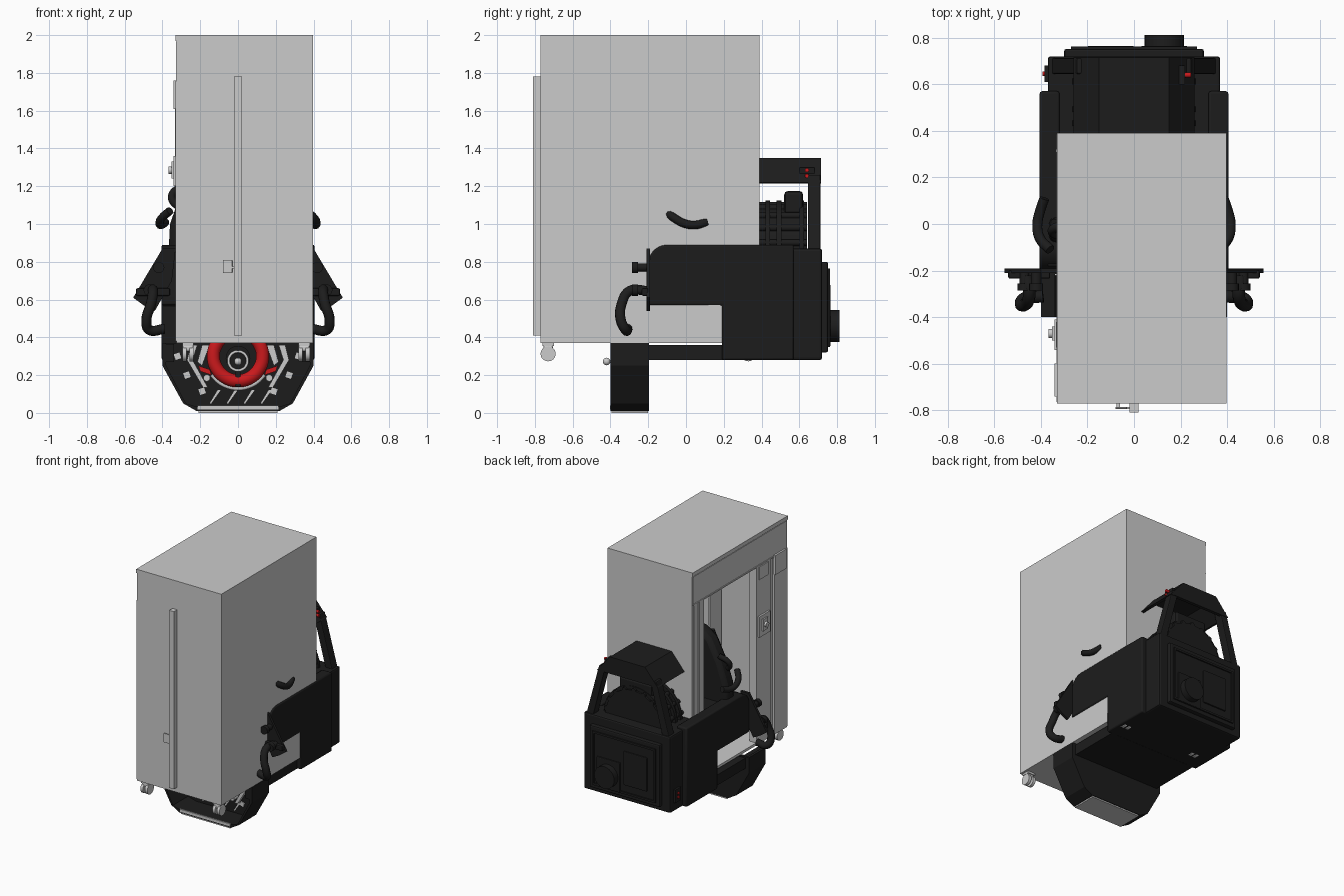
import bpy, bmesh, math
from mathutils import Vector

if "Cube" in bpy.data.objects:
    bpy.data.objects.remove(bpy.data.objects["Cube"])

def material(name, c):
    m = bpy.data.materials.new(name)
    m.diffuse_color = (*c, 1)
    m.use_nodes = True
    m.node_tree.nodes["Principled BSDF"].inputs["Base Color"].default_value = m.diffuse_color
    return m

BLACK = material("black", (0.012, 0.012, 0.012))
RED = material("red", (0.6, 0.01, 0.012))

def finish(name, bm, mat=None, bevel=0, smooth=False):
    bmesh.ops.recalc_face_normals(bm, faces=bm.faces)
    me = bpy.data.meshes.new(name)
    bm.to_mesh(me)
    bm.free()
    ob = bpy.data.objects.new(name, me)
    bpy.context.collection.objects.link(ob)
    if mat:
        me.materials.append(mat)
    if bevel:
        b = ob.modifiers.new("bevel", 'BEVEL')
        b.width, b.segments, b.limit_method = bevel, 2, 'ANGLE'
    if smooth:
        bpy.context.view_layer.objects.active = ob
        ob.select_set(True)
        bpy.ops.object.shade_smooth_by_angle(angle=math.radians(40))
        ob.select_set(False)
    return ob

def prism(name, pts, axis, a, b, mat=None, bevel=0, smooth=False):
    """Extrude a 2D outline along an axis: x -> (y,z), y -> (x,z), z -> (x,y)."""
    put = {'x': lambda p, t: (t, p[0], p[1]), 'y': lambda p, t: (p[0], t, p[1]),
           'z': lambda p, t: (p[0], p[1], t)}[axis]
    bm = bmesh.new()
    lo = [bm.verts.new(put(p, a)) for p in pts]
    hi = [bm.verts.new(put(p, b)) for p in pts]
    bm.faces.new(lo)
    bm.faces.new(hi)
    n = len(pts)
    for i in range(n):
        j = (i + 1) % n
        bm.faces.new((lo[i], lo[j], hi[j], hi[i]))
    return finish(name, bm, mat, bevel, smooth)

def box(name, x, y, z, mat=None, bevel=0):
    return prism(name, [(x[0], y[0]), (x[1], y[0]), (x[1], y[1]), (x[0], y[1])], 'z', *z, mat, bevel)

def arc(cx, cy, r, a0, a1, n=10):
    return [(cx + r * math.cos(math.radians(a0 + (a1 - a0) * i / n)),
             cy + r * math.sin(math.radians(a0 + (a1 - a0) * i / n))) for i in range(n + 1)]

def disc(name, c, axis, r, a, b, mat=None, n=24):
    return prism(name, arc(*c, r, 0, 360 * (n - 1) / n, n - 1), axis, a, b, mat, smooth=True)

def tube(name, pts, r, mat=None, cyclic=False, curved=True):
    cu = bpy.data.curves.new(name, 'CURVE')
    cu.dimensions, cu.bevel_depth, cu.bevel_resolution = '3D', r, 3
    cu.use_fill_caps, cu.resolution_u = True, 6
    s = cu.splines.new('BEZIER')
    s.bezier_points.add(len(pts) - 1)
    for p, co in zip(s.bezier_points, pts):
        p.co = co
        p.handle_left_type = p.handle_right_type = 'AUTO' if curved else 'VECTOR'
    s.use_cyclic_u = cyclic
    ob = bpy.data.objects.new(name, cu)
    bpy.context.collection.objects.link(ob)
    if mat:
        cu.materials.append(mat)
    return ob

# cabinet shell, open on the left side
box("cabinet_top", (-.33, .397), (-.77, .39), (1.97, 2))
box("cabinet_right_wall", (.375, .397), (-.77, .39), (.37, 1.97))
box("cabinet_front_wall", (-.325, .375), (-.77, -.745), (.37, 1.97))
box("cabinet_back_wall", (-.325, .375), (.365, .39), (.37, 1.97))
box("cabinet_floor", (-.325, .375), (-.745, .365), (.37, .39))
box("cabinet_header", (-.328, -.27), (-.765, .385), (1.75, 1.965))
box("header_trim", (-.333, -.328), (-.765, .385), (1.745, 1.755))
box("rear_post", (-.328, -.28), (.25, .37), (.38, 1.75))
box("rear_post_trim", (-.334, -.328), (.31, .32), (.4, 1.75))
box("inner_partition", (.2, .22), (-.72, -.58), (.39, 1.97))
box("front_post", (-.328, -.27), (-.57, -.39), (.38, 1.75))
box("post_gap_back", (-.31, -.29), (-.62, -.56), (.38, 1.75))
box("front_door_frame", (-.33, -.27), (-.765, -.61), (.38, 1.75))
box("upper_control_panel", (-.342, -.328), (-.74, -.6), (1.61, 1.76))
box("small_upper_panel", (-.335, -.327), (-.53, -.42), (1.64, 1.74))
box("latch_panel", (-.342, -.328), (-.54, -.41), (1.2, 1.36))
box("latch_socket", (-.352, -.342), (-.5, -.44), (1.24, 1.33))
disc("latch_knob", (-.47, 1.285), 'x', .02, -.368, -.35)

# front bar and latch
box("front_bar", (-.02, .02), (-.81, -.77), (.41, 1.78))
box("front_latch", (-.08, -.03), (-.795, -.785), (.74, .81), None, .004)
box("latch_stem", (-.075, -.06), (-.786, -.77), (.76, .79))
box("latch_arm", (-.035, -.02), (-.795, -.785), (.765, .775))

# castors
for x in (-.265, .35):
    for y in (-.73, .33):
        box("castor_mount", (x - .03, x + .03), (y - .03, y + .03), (.355, .37))
        box("castor_fork", (x - .03, x + .03), (y - .025, y + .025), (.325, .36), None, .01)
        for s in (-1, 1):
            disc("castor_wheel", (y, .313), 'x', .04, x + s * .008, x + s * .03)

# machine body and side skins with rounded front corner
box("machine_body", (-.37, .37), (.19, .72), (.28, .87), BLACK, .012)
box("machine_underside", (-.37, .37), (-.2, .2), (.28, .36), BLACK)
box("machine_deck", (-.37, .37), (-.18, .45), (.58, .86), BLACK)
skin = [(-.2, .57), (.19, .57), (.19, .28), (.57, .28), (.57, .89)] + arc(-.1, .79, .1, 90, 180)
for s in (-1, 1):
    prism("side_skin", skin, 'x', s * .32, s * .405, BLACK, .01, True)
    box("front_side_panel", sorted((s * .34, s * .4)), (-.4, -.2), (.27, .365), BLACK)

# rear plate, hatch and exhaust
prism("rear_plate", [(-.3, .32), (.3, .32), (.3, .8), (-.3, .8)], 'y', .71, .752, BLACK, .01)
for x0, x1, z0, z1 in ((-.27, -.255, .36, .76), (.255, .27, .36, .76), (-.27, .27, .75, .765), (-.27, .27, .35, .365)):
    box("rear_rib", (x0, x1), (.75, .762), (z0, z1), BLACK)
box("rear_hatch", (-.2, .0), (.75, .765), (.42, .68), BLACK, .006)
box("exhaust_base", (.03, .23), (.75, .765), (.35, .58), BLACK, .006)
disc("exhaust", (.13, .46), 'y', .085, .75, .812, BLACK)
tube("exhaust_rim", [(.13 + .065 * math.cos(a), .808, .46 + .065 * math.sin(a))
                     for a in (0, math.pi / 2, math.pi, 1.5 * math.pi)], .004, BLACK, True)
box("side_light_mount", (-.385, -.36), (.61, .68), (.35, .45), BLACK)
for z in (.385, .415):
    disc("side_light", (.645, z), 'x', .01, -.392, -.38, RED)

# ribbed engine
disc("engine_drum", (0, .86), 'y', .24, .3, .64, BLACK, 32)
for y in (.42, .48, .6):
    disc("engine_rib", (0, .86), 'y', .265, y, y + .025, BLACK, 32)
box("engine_head", (-.14, .14), (.52, .62), (1.05, 1.175), BLACK, .02)
for i in range(9):
    a = math.radians(10 + 20 * i)
    tube("engine_bolt", [(.24 * math.cos(a), y, .86 + .24 * math.sin(a)) for y in (.38, .64)], .018, BLACK, curved=False)

# canopy on splayed posts
prism("canopy", [(-.26, 1.22), (-.15, 1.35), (.15, 1.35), (.26, 1.22), (.24, 1.215), (.14, 1.32),
                 (-.14, 1.32), (-.24, 1.215)], 'y', .38, .715, BLACK)
prism("canopy_rear", [(-.26, 1.22), (-.15, 1.35), (.15, 1.35), (.26, 1.22)], 'y', .69, .715, BLACK)
for s in (-1, 1):
    prism("canopy_post", [(s * .37, .8), (s * .31, .8), (s * .19, 1.26), (s * .245, 1.26)], 'y', .645, .712, BLACK, .006)
box("canopy_light_mount", (.17, .22), (.6, .68), (1.235, 1.3), BLACK)
for z in (1.255, 1.285):
    disc("canopy_light", (.64, z), 'x', .011, .18, .245, RED, 12)

# seat back and shoulder arcs
prism("seat_back", [(-.37, .8), (-.36, 1.0), (-.3, 1.17), (-.22, 1.32), (-.13, 1.385), (.13, 1.385),
                    (.22, 1.32), (.3, 1.17), (.36, 1.0), (.37, .8)], 'y', -.08, .03, BLACK, .03, True)
for s in (-1, 1):
    tube("seat_strap", [(s * .14, -.1, 1.32), (s * .2, -.14, 1.1), (s * .24, -.1, .85)], .03, BLACK)
    tube("armrest", [(s * .36, -.11, 1.07), (s * .405, -.06, 1.03), (s * .415, 0, 1.0),
                     (s * .405, .05, .995), (s * .385, .11, 1.01)], .022, BLACK)
for z in (.95, 1.05, 1.15):
    tube("seat_rib", [(-.24, -.1, z), (0, -.09, z - .03), (.24, -.1, z)], .02, BLACK)
tube("left_shoulder_loop", [(-.29, -.05, 1.08), (-.345, -.04, 1.12), (-.345, -.02, 1.165), (-.28, 0, 1.2)], .02, BLACK)

# control wings and grips
for s in (-1, 1):
    wing = [(.33, .87), (.4, .87), (.555, .61), (.5, .57), (.44, .54), (.35, .7)]
    prism("control_wing", [(s * x, z) for x, z in wing], 'y', -.21, -.19, BLACK)
    box("wing_crossbar", sorted((s * .36, s * .54)), (-.235, -.2), (.62, .66), BLACK, .008)
    for x, z in ((.42, .77), (.47, .65)):
        disc("control_knob", (s * x, z), 'y', .022, -.265, -.2, BLACK, 16)
        disc("knob_cap", (s * x, z), 'y', .03, -.285, -.255, BLACK, 16)
    tube("grip", [(s * .46, -.22, .65), (s * .45, -.3, .645), (s * .46, -.34, .58), (s * .485, -.345, .49),
                  (s * .47, -.32, .44), (s * .39, -.31, .445)], .027, BLACK)

# front trough, open to the front
outer = [(-.4, .37), (-.4, .25), (-.29, .05), (-.22, .01), (.22, .01), (.29, .05), (.4, .25), (.4, .37)]
inner = [(x * .95, max(z, .03)) for x, z in reversed(outer)]
prism("trough_shell", outer + inner, 'y', -.4, -.2, BLACK)
prism("trough_back", [(x, z) for x, z in outer], 'y', -.215, -.195, BLACK)
box("skid_plate", (-.21, .21), (-.395, -.2), (.0, .012))
box("trough_lip", (-.215, .215), (-.402, -.39), (.018, .038))

# front rotor, frame and fittings
ring = arc(0, .3, .13, 0, 330, 11)
tube("red_ring", [(x, -.3, z) for x, z in ring], .036, RED, True)
disc("rotor_hub", (0, .29), 'y', .065, -.33, -.21, BLACK)
tube("hub_rim", [(x, -.335, z) for x, z in arc(0, .275, .05, 0, 330, 11)], .007, None, True)
tube("hub_stem", [(0, -.42, .272), (0, -.3, .272)], .008, None, curved=False)
bm = bmesh.new()
bmesh.ops.create_uvsphere(bm, u_segments=16, v_segments=10, radius=.02)
bmesh.ops.translate(bm, vec=Vector((0, -.42, .272)), verts=bm.verts)
finish("hub_ball", bm, None, 0, True)
box("hub_support", (-.012, .012), (-.33, -.29), (.14, .23), BLACK)
tube("lower_arc", [(x, -.28, z) for x, z in arc(0, .3, .17, 215, 325, 6)], .012)
for s in (-1, 1):
    prism("frame_strut", [(s * .25, .36), (s * .215, .36), (s * .24, .28), (s * .16, .135), (s * .185, .135), (s * .27, .28)],
          'y', -.27, -.24)
    prism("upper_strut", [(s * .19, .36), (s * .15, .36), (s * .19, .25), (s * .215, .27)], 'y', -.26, -.23)
    prism("red_pad", [(s * .14, .2), (s * .2, .22), (s * .21, .25), (s * .15, .23)], 'y', -.3, -.25, RED)
    disc("strut_bolt", (s * .165, .185), 'y', .018, -.31, -.25)
    for x, z in ((.27, .2), (.19, .115), (.32, .3)):
        prism("back_slot", [(s * (x - .02), z - .01), (s * (x + .01), z - .02), (s * (x + .02), z + .01), (s * (x - .01), z + .02)],
              'y', -.222, -.21)
for x in (-.12, -.03, .06, .15):
    prism("slanted_slot", [(x - .03, .05), (x - .022, .05), (x + .028, .12), (x + .012, .12)], 'y', -.222, -.21)
